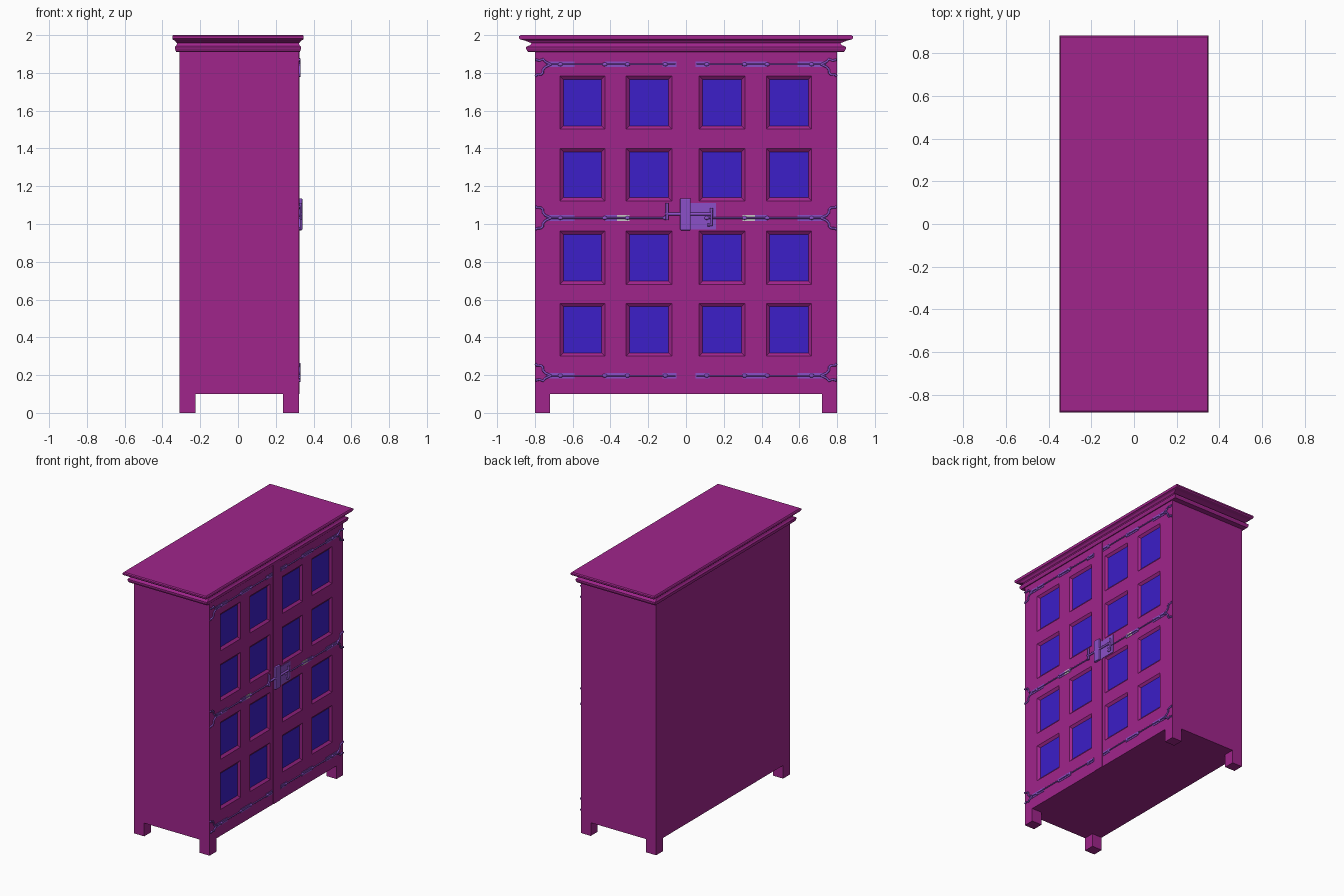
import bpy, bmesh, math

if "Cube" in bpy.data.objects:
    bpy.data.objects.remove(bpy.data.objects["Cube"])


def material(name, rgb):
    m = bpy.data.materials.new(name)
    m.diffuse_color = (*rgb, 1)
    m.use_nodes = True
    m.node_tree.nodes["Principled BSDF"].inputs["Base Color"].default_value = m.diffuse_color
    return m


PINK = material("painted_wood", (0.35, 0.018, 0.26))
BLUE = material("panel_blue", (0.045, 0.013, 0.58))
IRON = material("violet_iron", (0.26, 0.08, 0.58))
FRONT = 0.322


def finish(name, bm, *mats):
    bmesh.ops.recalc_face_normals(bm, faces=bm.faces)
    me = bpy.data.meshes.new(name)
    bm.to_mesh(me)
    bm.free()
    for m in mats:
        if m:
            me.materials.append(m)
    ob = bpy.data.objects.new(name, me)
    bpy.context.collection.objects.link(ob)
    return ob


def box(name, x, y, z, mat, bevel=0):
    bm = bmesh.new()
    bmesh.ops.create_cube(bm, size=1)
    for v in bm.verts:
        for i, (a, b) in enumerate((x, y, z)):
            v.co[i] = (a + b) / 2 + v.co[i] * abs(b - a)
    if bevel:
        bmesh.ops.bevel(bm, geom=bm.edges[:], offset=bevel, segments=2,
                        profile=0.5, affect='EDGES')
    return finish(name, bm, mat)


def rod(name, pts, radius, mat=IRON, depth=FRONT + 0.004):
    # round bar following (y, z) points on the door face
    cu = bpy.data.curves.new(name, 'CURVE')
    cu.dimensions = '3D'
    cu.bevel_depth = radius
    cu.bevel_resolution = 2
    cu.use_fill_caps = True
    sp = cu.splines.new('POLY')
    sp.points.add(len(pts) - 1)
    for p, (y, z) in zip(sp.points, pts):
        p.co = (depth, y, z, 1)
    if mat:
        cu.materials.append(mat)
    ob = bpy.data.objects.new(name, cu)
    bpy.context.collection.objects.link(ob)
    return ob


def stud(name, y, z, mat=IRON):
    bm = bmesh.new()
    bmesh.ops.create_uvsphere(bm, u_segments=12, v_segments=8, radius=1)
    for v in bm.verts:
        v.co = (FRONT + 0.003 + v.co.x * 0.007, y + v.co.y * 0.014, z + v.co.z * 0.01)
    for f in bm.faces:
        f.smooth = True
    return finish(name, bm, mat)


# Carcass and feet
box("carcass", (-0.31, 0.30), (-0.80, 0.80), (0.10, 1.92), PINK)
for x in ((-0.31, -0.226), (0.238, FRONT)):
    for s in (-1, 1):
        box("foot", x, sorted((s * 0.72, s * 0.80)), (0, 0.10), PINK)

# Door front: grid of cells, the panel cells sunk with sloped borders
cols = [(-0.642, -0.455), (-0.292, -0.10), (0.095, 0.287), (0.45, 0.64)]
rows = [(0.325, 0.555), (0.705, 0.937), (1.147, 1.375), (1.527, 1.758)]
E = 0.025
ys = [-0.80] + [v for a, b in cols for v in (a - E, b + E)] + [0.80]
zs = [0.10] + [v for a, b in rows for v in (a - E, b + E)] + [1.92]
bm = bmesh.new()
grid = [[bm.verts.new((FRONT, y, z)) for z in zs] for y in ys]
panels = []
for i in range(len(ys) - 1):
    for j in range(len(zs) - 1):
        f = bm.faces.new((grid[i][j], grid[i + 1][j], grid[i + 1][j + 1], grid[i][j + 1]))
        if i % 2 and j % 2:
            panels.append(f)
rim = [e for e in bm.edges if e.is_boundary]
ext = bmesh.ops.extrude_edge_only(bm, edges=rim)
for v in ext["geom"]:
    if isinstance(v, bmesh.types.BMVert):
        v.co.x = 0.30
bmesh.ops.inset_individual(bm, faces=panels, thickness=E, depth=-0.014)
for f in panels:
    f.material_index = 1
finish("panelled_doors", bm, PINK, BLUE)
box("door_meeting_strip", (0.31, FRONT + 0.003), (-0.04, 0.04), (0.10, 1.91), PINK)

# Moulded cornice: stacked rectangles (half depth, half width, height)
profile = [(0.318, 0.805, 1.91), (0.328, 0.838, 1.912), (0.334, 0.846, 1.928),
           (0.334, 0.846, 1.938), (0.326, 0.825, 1.947), (0.322, 0.818, 1.957),
           (0.328, 0.83, 1.962), (0.333, 0.85, 1.970), (0.346, 0.877, 1.977),
           (0.348, 0.883, 1.983), (0.348, 0.883, 1.994), (0.344, 0.875, 2.0)]
bm = bmesh.new()
rings = [[bm.verts.new((sx * a, sy * b, z))
          for sx, sy in ((-1, -1), (1, -1), (1, 1), (-1, 1))] for a, b, z in profile]
for r, q in zip(rings, rings[1:]):
    for k in range(4):
        bm.faces.new((r[k], r[(k + 1) % 4], q[(k + 1) % 4], q[k]))
bm.faces.new(rings[0])
bm.faces.new(rings[-1])
finish("cornice", bm, PINK)

# Strap hinges with forked ends: height, upper reach, lower reach, is middle
for z, up, down, middle in ((1.845, 0.028, 0.068, False), (1.032, 0.066, 0.066, True),
                            (0.197, 0.068, 0.028, False)):
    for s in (-1, 1):
        end = 0.12 if middle else 0.055
        rod("strap_rod", [(s * 0.74, z), (s * end, z)], 0.0045)
        plates = [(0.735, 0.59, IRON), (0.43, 0.365, IRON),
                  (0.365, 0.30, None if middle else IRON)]
        if not middle:
            plates.append((0.125, 0.05, IRON))
        for a, b, m in plates:
            box("strap_plate", (FRONT - 0.003, FRONT + 0.003), sorted((s * a, s * b)),
                (z - 0.015, z + 0.015), m)
        for y in (0.665, 0.43, 0.31, 0.11):
            stud("strap_stud", s * y, z)
        for d, reach in ((1, up), (-1, down)):
            pts = [(0.715, 0), (0.745, 0.014), (0.757, 0.028)]
            if reach > 0.05:
                pts += [(0.758, 0.045), (0.768, 0.054), (0.79, 0.055), (0.797, reach - 0.004)]
            else:
                pts += [(0.775, 0.02), (0.797, reach - 0.003)]
            rod("hinge_fork", [(s * y, z + d * h) for y, h in pts], 0.006)

# Lock: back plate, sliding bolt with handles, upright keeper
box("lock_plate", (FRONT - 0.002, FRONT + 0.004), (0.02, 0.16), (0.97, 1.11), IRON)
rod("sliding_bolt", [(-0.11, 1.053), (0.14, 1.053)], 0.008, depth=FRONT + 0.01)
rod("bolt_handle", [(-0.10, 1.02), (-0.10, 1.11)], 0.008, depth=FRONT + 0.01)
rod("bolt_catch", [(0.115, 0.995), (0.135, 0.995), (0.135, 1.085)], 0.008, depth=FRONT + 0.01)
box("bolt_keeper", (FRONT - 0.002, 0.341), (-0.031, 0.025), (0.966, 1.136), IRON, 0.006)
